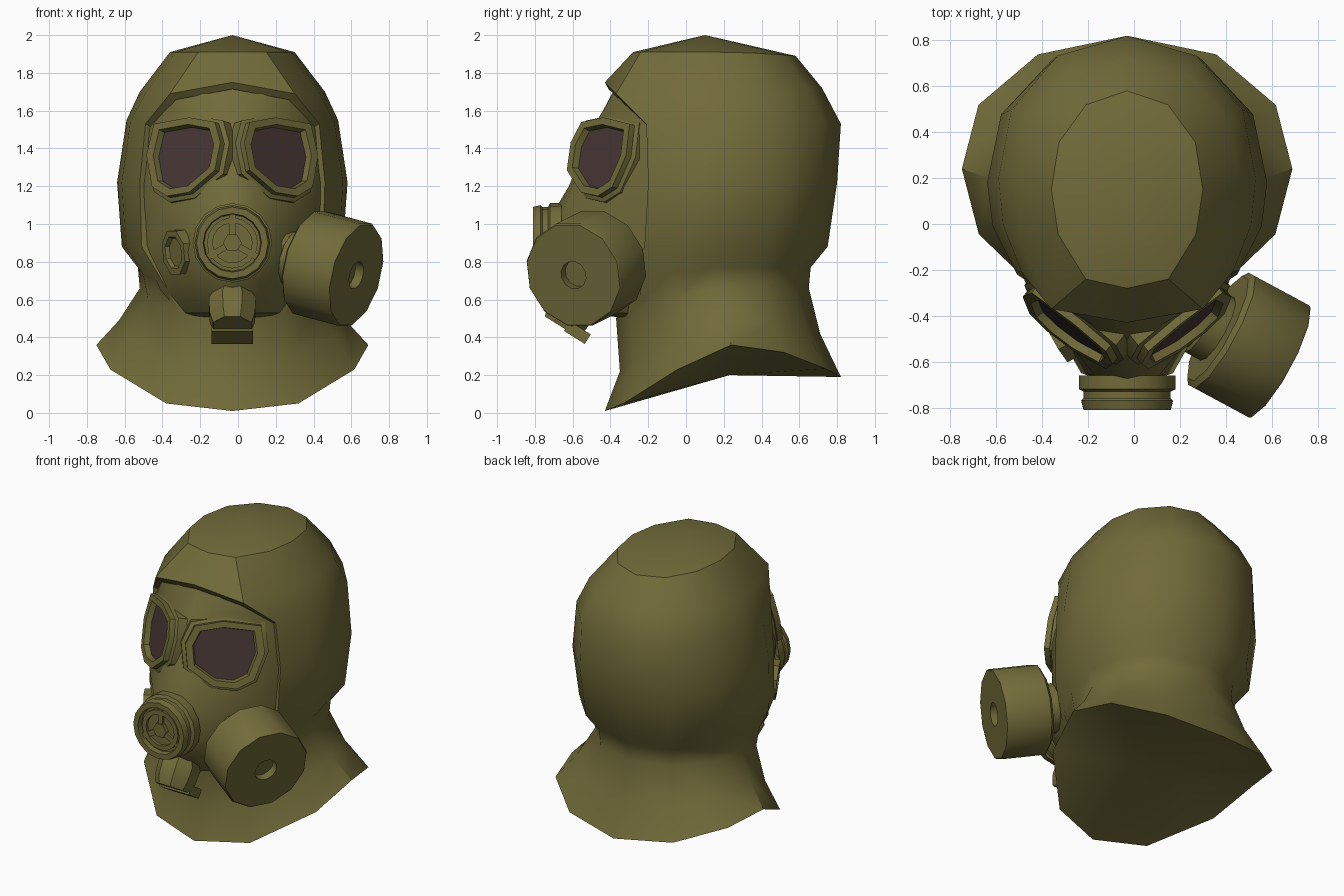
import bpy, bmesh, math
from mathutils import Vector

if "Cube" in bpy.data.objects:
    bpy.data.objects.remove(bpy.data.objects["Cube"])

CX = -0.03  # symmetry line of the head


def material(name, rgb):
    m = bpy.data.materials.new(name)
    m.diffuse_color = (*rgb, 1)
    m.use_nodes = True
    m.node_tree.nodes["Principled BSDF"].inputs["Base Color"].default_value = m.diffuse_color
    return m


OLIVE = material("olive rubber", (0.165, 0.147, 0.041))
GLASS = material("dark glass", (0.062, 0.037, 0.034))


def make(name, bm, mats=(OLIVE,)):
    bmesh.ops.remove_doubles(bm, verts=bm.verts, dist=1e-4)
    bmesh.ops.recalc_face_normals(bm, faces=bm.faces)
    me = bpy.data.meshes.new(name)
    bm.to_mesh(me)
    bm.free()
    for m in mats:
        me.materials.append(m)
    ob = bpy.data.objects.new(name, me)
    bpy.context.collection.objects.link(ob)
    return ob


def face(bm, pts, mat=0):
    """Adds a face, dropping repeated corners."""
    keep = []
    for p in pts:
        p = Vector(p)
        if all((p - q).length > 1e-4 for q in keep):
            keep.append(p)
    if len(keep) > 2:
        bm.faces.new([bm.verts.new(p) for p in keep]).material_index = mat


def half_loft(name, rows, skip=lambda r, c: False, poles=()):
    """Joins rows of points given for one side, mirrored on the symmetry line."""
    bm = bmesh.new()
    for s in (1, -1):
        def P(p):
            return (CX + s * p[0], p[1], p[2])
        for r in range(len(rows) - 1):
            for c in range(len(rows[r]) - 1):
                if not skip(r, c):
                    a, b = rows[r], rows[r + 1]
                    face(bm, [P(a[c]), P(a[c + 1]), P(b[c + 1]), P(b[c])])
        for row, pole in poles:
            for c in range(len(rows[row]) - 1):
                face(bm, [P(rows[row][c]), P(rows[row][c + 1]), P(pole)])
    return make(name, bm)


def lathe(name, profile, n, origin, axis, turn=0.0):
    """Turns (radius, distance) points around an axis."""
    q = Vector(axis).to_track_quat('Z', 'Y')
    bm = bmesh.new()

    def P(r, d, i):
        a = turn + math.tau * (i % n) / n
        return Vector(origin) + q @ Vector((r * math.cos(a), r * math.sin(a), d))
    for (r0, d0), (r1, d1) in zip(profile, profile[1:]):
        for i in range(n):
            face(bm, [P(r0, d0, i), P(r0, d0, i + 1), P(r1, d1, i + 1), P(r1, d1, i)])
    return make(name, bm)


def box(name, center, size, rot):
    bm = bmesh.new()
    bmesh.ops.create_cube(bm, size=1)
    for v in bm.verts:
        v.co = Vector([v.co[i] * size[i] for i in range(3)])
    ob = make(name, bm)
    ob.location, ob.rotation_euler = center, rot
    return ob


# Hood: front centre, opening edge, widest point (w, y, z) and back (y, z) per row
def hood_row(f0, f1, w, wy, zm, by, zb):
    def back(k, x):
        return (x * w, wy + (by - wy) * k, zm + (zb - zm) * k * k)
    side = (f1[0] + 0.8 * (w - f1[0]), f1[1] + 0.5 * (wy - f1[1]), f1[2] + 0.58 * (zm - f1[2]))
    return [f0, f1, side, (w, wy, zm), back(0.48, 0.9), back(0.86, 0.54), back(1, 0)]


edge = [(0.36, -0.30, 0.68), (0.48, -0.22, 0.88), (0.49, -0.20, 1.22), (0.46, -0.21, 1.53)]
brow, brow_side = (0, -0.43, 1.75), (0.33, -0.37, 1.69)
hood = [
    hood_row((0, -0.43, 0.01), (0.35, -0.33, 0.05), 0.72, 0.24, 0.36, 0.82, 0.19),
    hood_row((0, -0.35, 0.22), (0.30, -0.27, 0.28), 0.60, 0.20, 0.49, 0.71, 0.42),
    hood_row((0, -0.37, 0.50), (0.27, -0.30, 0.52), 0.49, 0.15, 0.66, 0.65, 0.66),
    hood_row(edge[0], edge[0], 0.50, 0.15, 0.77, 0.66, 0.77),
    hood_row(edge[1], edge[1], 0.585, 0.15, 0.88, 0.75, 0.88),
    hood_row(edge[2], edge[2], 0.61, 0.18, 1.22, 0.80, 1.22),
    hood_row(edge[3], edge[3], 0.56, 0.20, 1.55, 0.82, 1.53),
    hood_row(brow, brow_side, 0.49, 0.20, 1.70, 0.72, 1.72),
    hood_row((0, -0.28, 1.91), (0.18, -0.24, 1.91), 0.33, 0.15, 1.91, 0.58, 1.89),
]
half_loft("hood", hood, lambda r, c: c == 0 and 3 <= r <= 6,
          [(0, (0, 0.23, 0.20)), (8, (0, 0.10, 2.0))])

# Rim turned in around the face opening
outer = [(0.2, -0.35, 0.55)] + edge + [brow_side, brow]
inner = [(x * 0.91, y + 0.02, 1.15 + (z - 1.15) * 0.94) for x, y, z in outer]
deep = [(x, y + 0.07, z) for x, y, z in inner]
half_loft("hood_rim", [outer, inner, deep])

# Face piece: (x, y) from the centre to the edge at each height
face_rows = [
    (1.73, [(0, -0.37), (0.16, -0.36), (0.28, -0.33), (0.33, -0.28)]),
    (1.60, [(0, -0.44), (0.15, -0.44), (0.33, -0.33), (0.43, -0.17)]),
    (1.50, [(0, -0.50), (0.10, -0.50), (0.41, -0.25), (0.46, -0.16)]),
    (1.20, [(0, -0.62), (0.10, -0.60), (0.41, -0.34), (0.48, -0.16)]),
    (1.05, [(0, -0.71), (0.14, -0.66), (0.36, -0.39), (0.48, -0.16)]),
    (0.85, [(0, -0.72), (0.20, -0.65), (0.33, -0.42), (0.47, -0.17)]),
    (0.65, [(0, -0.66), (0.16, -0.58), (0.28, -0.42), (0.38, -0.24)]),
    (0.53, [(0, -0.52), (0.10, -0.48), (0.20, -0.40), (0.28, -0.25)]),
    (0.50, [(0, -0.32), (0.08, -0.31), (0.16, -0.28), (0.22, -0.22)]),
]
half_loft("face_piece", [[(x, y, z) for x, y in row] for z, row in face_rows])

# Eyepieces: stepped frame lofted on a slanted plane, glass set inside
outline = [(0.05, 1.43), (0.08, 1.54), (0.22, 1.565), (0.41, 1.53), (0.45, 1.36),
           (0.42, 1.19), (0.34, 1.14), (0.22, 1.16), (0.08, 1.28)]
steps = [(1.08, -0.09), (1.08, -0.03), (0.98, -0.02), (0.98, 0.015), (0.80, 0.015), (0.76, -0.02)]
for side, s in (("left", -1), ("right", 1)):
    normal = Vector((0.8, -1, 0.3)).normalized()

    def lens_point(u, z, k, d):
        u, z = 0.25 + (u - 0.25) * k, 1.36 + (z - 1.36) * k
        p = Vector((u, -0.58 + 0.8 * (u - 0.1) + 0.3 * (z - 1.37), z)) + normal * d
        return (CX + s * p.x, p.y, p.z)
    bm = bmesh.new()
    loops = [[lens_point(u, z, k, d) for u, z in outline] for k, d in steps]
    for a, b in zip(loops, loops[1:]):
        for i in range(len(a)):
            j = (i + 1) % len(a)
            face(bm, [a[i], a[j], b[j], b[i]])
    face(bm, loops[-1], 1)
    make(side + "_eyepiece", bm, (OLIVE, GLASS))

# Front speaking valve with grille
FRONT = (0, -1, 0)
lathe("valve_body", [(0.21, 0), (0.21, 0.06), (0.19, 0.07), (0.19, 0.10), (0.20, 0.11), (0.19, 0.15),
                     (0.155, 0.15), (0.15, 0.115), (0, 0.115)], 16, (CX, -0.66, 0.90), FRONT)
lathe("valve_grille_ring", [(0.135, 0), (0.135, 0.025), (0.105, 0.025), (0.105, 0)],
      16, (CX, -0.77, 0.90), FRONT)
lathe("valve_hub", [(0.05, 0), (0.05, 0.03), (0, 0.03)], 6, (CX, -0.77, 0.90), FRONT)
for i in range(3):
    a = math.radians(90 + 120 * i)
    box("valve_spoke", (CX + 0.095 * math.cos(a), -0.782, 0.90 + 0.095 * math.sin(a)),
        (0.13, 0.02, 0.035), (0, -a, 0))

# Chin outlet pointing forward and down, with a flap behind it
lathe("chin_outlet", [(0, 0), (0.10, 0), (0.135, 0.06), (0.13, 0.15), (0.11, 0.21), (0, 0.21)],
      8, (CX, -0.55, 0.635), (0, -0.53, -0.85), math.pi / 8)
box("chin_flap", (CX, -0.575, 0.425), (0.22, 0.13, 0.06), (math.radians(-32), 0, 0))

# Cheek port on the left, and filter canister with its connector on the right
lathe("cheek_port", [(0.15, -0.14), (0.15, -0.05), (0.125, -0.04), (0.125, 0.02), (0.09, 0.02), (0.08, 0), (0, 0)],
      8, (-0.325, -0.49, 0.85), (-0.87, -0.49, -0.1), math.pi / 8)
AXIS = (0.26, -0.14, -0.07)
lathe("filter_connector", [(0.165, -0.04), (0.165, 0.05), (0.14, 0.06), (0.14, 0.10), (0.155, 0.11), (0.155, 0.22)],
      12, (0.20, -0.37, 0.845), AXIS)
lathe("filter_canister", [(0, 0), (0.26, 0), (0.287, 0.02), (0.287, 0.295), (0.28, 0.305),
                          (0.075, 0.305), (0.075, 0.255), (0, 0.255)],
      12, (0.365, -0.455, 0.80), AXIS, math.pi / 12)

# Smooth shading with sharp creases
for ob in bpy.context.scene.objects:
    ob.select_set(True)
    bpy.context.view_layer.objects.active = ob
bpy.ops.object.shade_smooth_by_angle(angle=math.radians(35))
